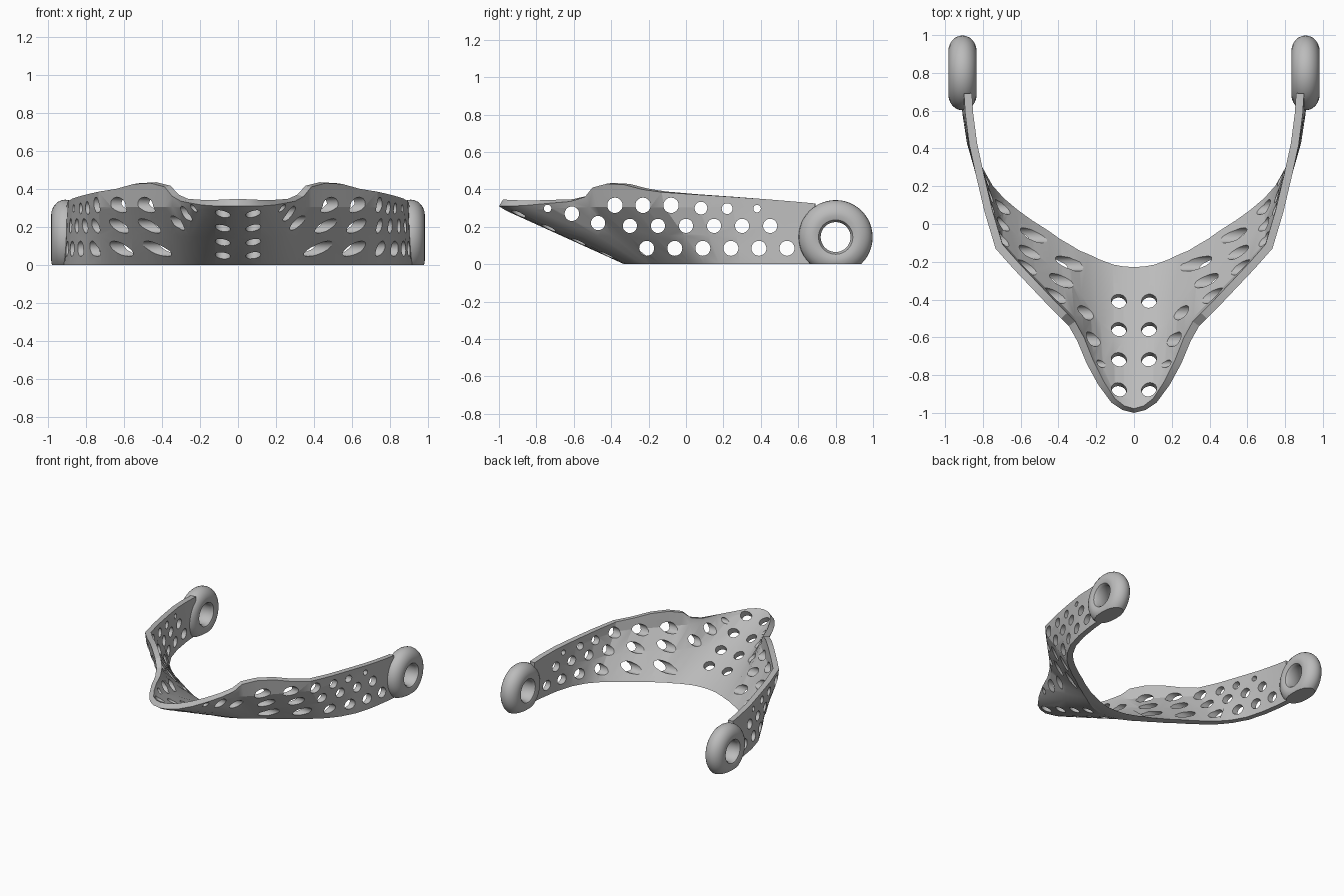
import bpy, bmesh, math
from mathutils import Matrix, Vector

cube = bpy.data.objects.get("Cube")
if cube:
    bpy.data.objects.remove(cube)

grey = bpy.data.materials.new("plain_grey")
grey.use_nodes = True
grey.diffuse_color = (0.5, 0.5, 0.5, 1)
grey.node_tree.nodes["Principled BSDF"].inputs["Base Color"].default_value = (0.5, 0.5, 0.5, 1)


def add_object(name, bm):
    mesh = bpy.data.meshes.new(name)
    bm.to_mesh(mesh)
    bm.free()
    mesh.materials.append(grey)
    obj = bpy.data.objects.new(name, mesh)
    bpy.context.collection.objects.link(obj)
    return obj


def apply_modifiers(obj):
    graph = bpy.context.evaluated_depsgraph_get()
    mesh = bpy.data.meshes.new_from_object(obj.evaluated_get(graph))
    obj.modifiers.clear()
    obj.data = mesh


def trim_at_ground(bm):
    geom = bm.verts[:] + bm.edges[:] + bm.faces[:]
    bmesh.ops.bisect_plane(bm, geom=geom, plane_co=(0, 0, 0), plane_no=(0, 0, 1), clear_inner=True)
    bmesh.ops.holes_fill(bm, edges=[e for e in bm.edges if e.is_boundary], sides=0)
    bmesh.ops.recalc_face_normals(bm, faces=bm.faces[:])


def smooth(obj, angle):
    bpy.ops.object.select_all(action='DESELECT')
    obj.select_set(True)
    bpy.context.view_layer.objects.active = obj
    bpy.ops.object.shade_smooth_by_angle(angle=math.radians(angle))


# Band: top rim (x, y, z) and bottom rim (x, y) from the chin to the left end
stations = [
    (0, -1, .31, 0, -.33), (.06, -.985, .31, .06, -.325), (.12, -.945, .31, .12, -.31),
    (.19, -.85, .315, .2, -.27), (.25, -.74, .325, .26, -.23), (.3, -.62, .335, .31, -.2),
    (.345, -.54, .36, .36, -.165), (.385, -.5, .41, .41, -.135), (.46, -.425, .43, .47, -.09),
    (.55, -.33, .425, .56, -.03), (.64, -.235, .4, .64, .03), (.733, -.13, .385, .72, .1),
    (.79, .06, .372, .785, .18), (.835, .25, .36, .845, .29), (.872, .42, .348, .885, .43),
    (.893, .58, .335, .908, .58), (.9, .69, .325, .918, .69),
]
full = [(-a, b, c, -d, e) for a, b, c, d, e in reversed(stations[1:])] + stations

bm = bmesh.new()
columns = []
for tx, ty, tz, bx, by in full:
    top, foot = Vector((tx, ty, tz)), Vector((bx, by, 0))
    shoulder = foot.lerp(top, 0.94)
    shoulder.z = min(0.305, tz * 0.92)
    below = foot - (shoulder - foot) * 0.2
    columns.append([bm.verts.new(p) for p in (below, foot.lerp(shoulder, 0.5), shoulder, top)])
for a, b in zip(columns, columns[1:]):
    for i in range(3):
        bm.faces.new((a[i], b[i], b[i + 1], a[i + 1]))
bm.normal_update()
bm.faces.ensure_lookup_table()
middle = min(bm.faces, key=lambda f: f.calc_center_median().y)
if middle.normal.y > 0:
    bmesh.ops.reverse_faces(bm, faces=bm.faces[:])
band = add_object("perforated_band", bm)
shell = band.modifiers.new("thickness", 'SOLIDIFY')
shell.thickness = 0.042
shell.offset = -1
shell.use_even_offset = True
apply_modifiers(band)

bm = bmesh.new()
bm.from_mesh(band.data)
trim_at_ground(bm)
bm.to_mesh(band.data)
bm.free()

# Side holes: (y, z, radius), cut straight sideways
holes = [(-.21 + .15 * i, .085, .04) for i in range(6)]
holes += [(-.3 + .15 * i, .205, .038) for i in range(6)]
holes += [(-.38 + .15 * i, .315, .041) for i in range(3)]
holes += [(-.47, .22, .038), (-.61, .27, .039), (-.74, .298, .02),
          (.08, .3, .034), (.22, .297, .029), (.38, .297, .02)]

bm = bmesh.new()


def cutter(matrix, radius, depth):
    bmesh.ops.create_cone(bm, cap_ends=True, segments=28, radius1=radius, radius2=radius,
                          depth=depth, matrix=matrix)


for side in (-1, 1):
    for y, z, r in holes:
        cutter(Matrix.Translation((side * .6, y, z)) @ Matrix.Rotation(math.pi / 2, 4, 'Y'), r, 0.92)
    # Chin holes, square to the sloping chin
    for y in (-.42, -.57, -.73, -.89):
        z = (-.33 - y) * .46 + .02
        cutter(Matrix.Translation((side * .08, y, z)) @ Matrix.Rotation(-.43, 4, 'X'), 0.04, 0.16)
tool = add_object("hole_cutter", bm)
tool.hide_render = True
cut = band.modifiers.new("holes", 'BOOLEAN')
cut.object = tool
cut.operation = 'DIFFERENCE'
cut.solver = 'EXACT'
cut.use_self = True
apply_modifiers(band)
bpy.data.objects.remove(tool)
smooth(band, 25)

# End rings: a rounded profile turned about the x axis and trimmed flat at the ground
for name, side in (("left_end_ring", 1), ("right_end_ring", -1)):
    profile = [(-.05, .08), (.05, .08), (.068, .092)]
    for i in range(13):
        a = math.pi * i / 12
        profile.append((.075 * math.cos(a), .115 + .083 * math.sin(a)))
    profile.append((-.068, .092))
    bm = bmesh.new()
    center = Vector((side * .908, .8, .145))
    count = 48
    loops = []
    for k in range(count):
        t = 2 * math.pi * k / count
        loops.append([bm.verts.new(center + Vector((w, r * math.cos(t), r * math.sin(t))))
                      for w, r in profile])
    n = len(profile)
    for k in range(count):
        a, b = loops[k], loops[(k + 1) % count]
        for i in range(n):
            j = (i + 1) % n
            bm.faces.new((a[i], a[j], b[j], b[i]))
    trim_at_ground(bm)
    smooth(add_object(name, bm), 35)
